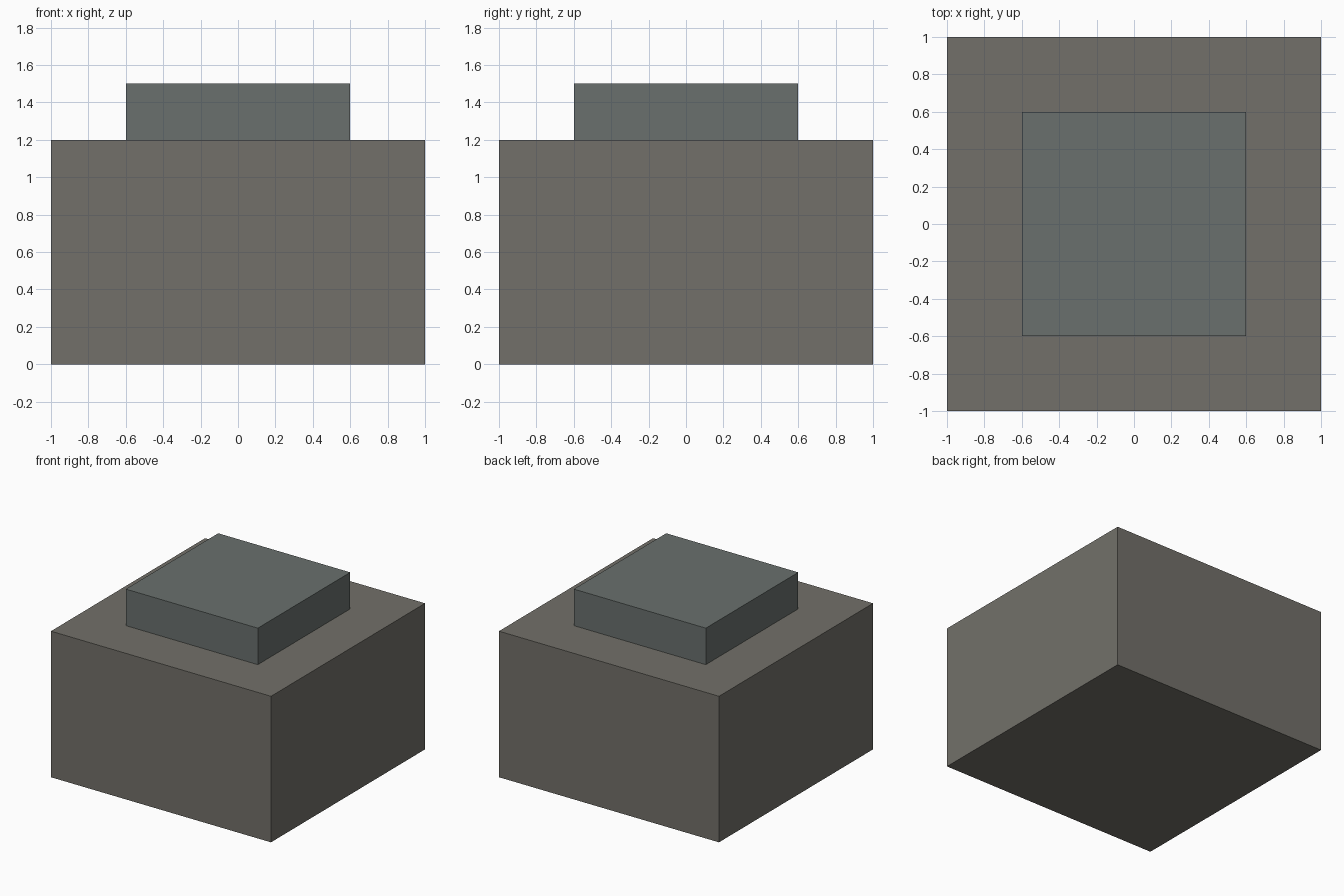
import bpy

if "Cube" in bpy.data.objects:
    bpy.data.objects.remove(bpy.data.objects["Cube"])


def block(name, width, depth, z0, z1, color):
    """Box centred on x and y, spanning z0 to z1."""
    bpy.ops.mesh.primitive_cube_add(size=1, location=(0, 0, (z0 + z1) / 2))
    ob = bpy.context.object
    ob.name = name
    ob.scale = (width, depth, z1 - z0)
    bpy.ops.object.transform_apply(location=False, rotation=False, scale=True)
    mat = bpy.data.materials.new(name + "_material")
    mat.diffuse_color = (*color, 1)
    mat.use_nodes = True
    mat.node_tree.nodes["Principled BSDF"].inputs["Base Color"].default_value = mat.diffuse_color
    ob.data.materials.append(mat)
    return ob


# Wide warm-grey body
block("base_block", 2.0, 2.0, 0.0, 1.2, (0.17, 0.163, 0.142))

# Smaller cool-grey slab on top
block("top_slab", 1.2, 1.2, 1.2, 1.5, (0.142, 0.163, 0.154))
